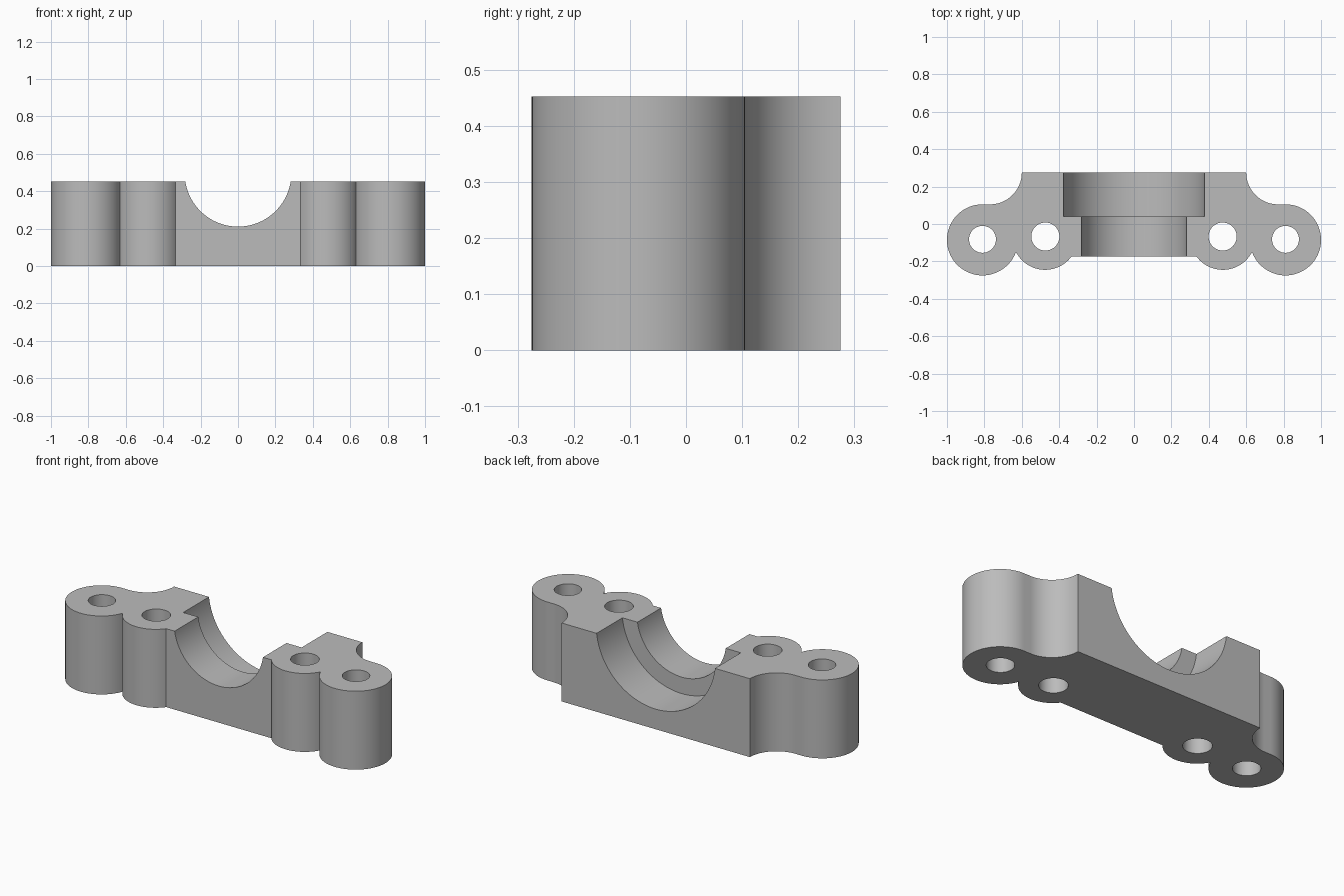
import bpy, bmesh
from math import radians, cos, sin, pi
from mathutils import Matrix

HEIGHT = 0.452
FRONT, BACK, STEP = -0.175, 0.275, 0.04
BORE_Z = 0.496

cube = bpy.data.objects.get("Cube")
if cube:
    bpy.data.objects.remove(cube, do_unlink=True)

# Single grey finish
grey = bpy.data.materials.new("plain grey")
grey.use_nodes = True
colour = (0.5, 0.5, 0.5, 1)
grey.diffuse_color = colour
grey.node_tree.nodes["Principled BSDF"].inputs["Base Color"].default_value = colour


def arc(cx, cy, r, start, end, steps):
    angles = [radians(start + (end - start) * i / steps) for i in range(steps + 1)]
    return [(cx + r * cos(a), cy + r * sin(a)) for a in angles]


def make_object(name, bm):
    bmesh.ops.recalc_face_normals(bm, faces=bm.faces)
    mesh = bpy.data.meshes.new(name)
    bm.to_mesh(mesh)
    bm.free()
    mesh.materials.append(grey)
    obj = bpy.data.objects.new(name, mesh)
    bpy.context.collection.objects.link(obj)
    return obj


def cylinder_cutter(name, location, radius, depth, segments, along_y=False):
    bm = bmesh.new()
    turn = Matrix.Rotation(pi / 2, 4, 'X') if along_y else Matrix()
    bmesh.ops.create_cone(bm, cap_ends=True, segments=segments, radius1=radius,
                          radius2=radius, depth=depth,
                          matrix=Matrix.Translation(location) @ turn)
    obj = make_object(name, bm)
    obj.hide_render = True
    return obj


# Bracket body: mirrored outline of two bosses and a concave shoulder
half = arc(0.475, -0.07, 0.175, 216.87, 333.1, 32)
half += arc(0.81, -0.085, 0.19, 199.7, 450, 64)[1:]
half += arc(0.77, BACK, 0.17, 270, 180, 28)
outline = half + [(-x, y) for x, y in reversed(half)]
bm = bmesh.new()
base = bm.faces.new([bm.verts.new((x, y, 0)) for x, y in outline])
sides = bmesh.ops.extrude_face_region(bm, geom=[base], use_keep_orig=True)
top = [v for v in sides["geom"] if isinstance(v, bmesh.types.BMVert)]
bmesh.ops.translate(bm, vec=(0, 0, HEIGHT), verts=top)
body = make_object("bearing_bracket", bm)

# Screw holes on both sides
cutters = []
for side, label in ((1, "left"), (-1, "right")):
    for part, x, y, r in (("outer", 0.81, -0.082, 0.072), ("inner", 0.474, -0.067, 0.075)):
        cutters.append(cylinder_cutter(f"{label}_{part}_hole_cutter",
                                       (side * x, y, HEIGHT / 2), r, 1, 48))

# Stepped half bore: narrow through, wide at the back
cutters.append(cylinder_cutter("narrow_bore_cutter", (0, 0, BORE_Z), 0.285, 1, 128, True))
cutters.append(cylinder_cutter("wide_bore_cutter", (0, STEP + 0.25, BORE_Z), 0.38, 0.5, 128, True))

for cutter in cutters:
    cut = body.modifiers.new(cutter.name, 'BOOLEAN')
    cut.operation = 'DIFFERENCE'
    cut.solver = 'EXACT'
    cut.object = cutter

# Apply the cuts and remove the cutters
graph = bpy.context.evaluated_depsgraph_get()
finished = bpy.data.meshes.new_from_object(body.evaluated_get(graph))
body.modifiers.clear()
body.data = finished
for cutter in cutters:
    bpy.data.objects.remove(cutter, do_unlink=True)

# Smooth curved walls, crisp rims
for obj in bpy.context.selected_objects:
    obj.select_set(False)
body.select_set(True)
bpy.context.view_layer.objects.active = body
bpy.ops.object.shade_smooth_by_angle(angle=radians(30))
